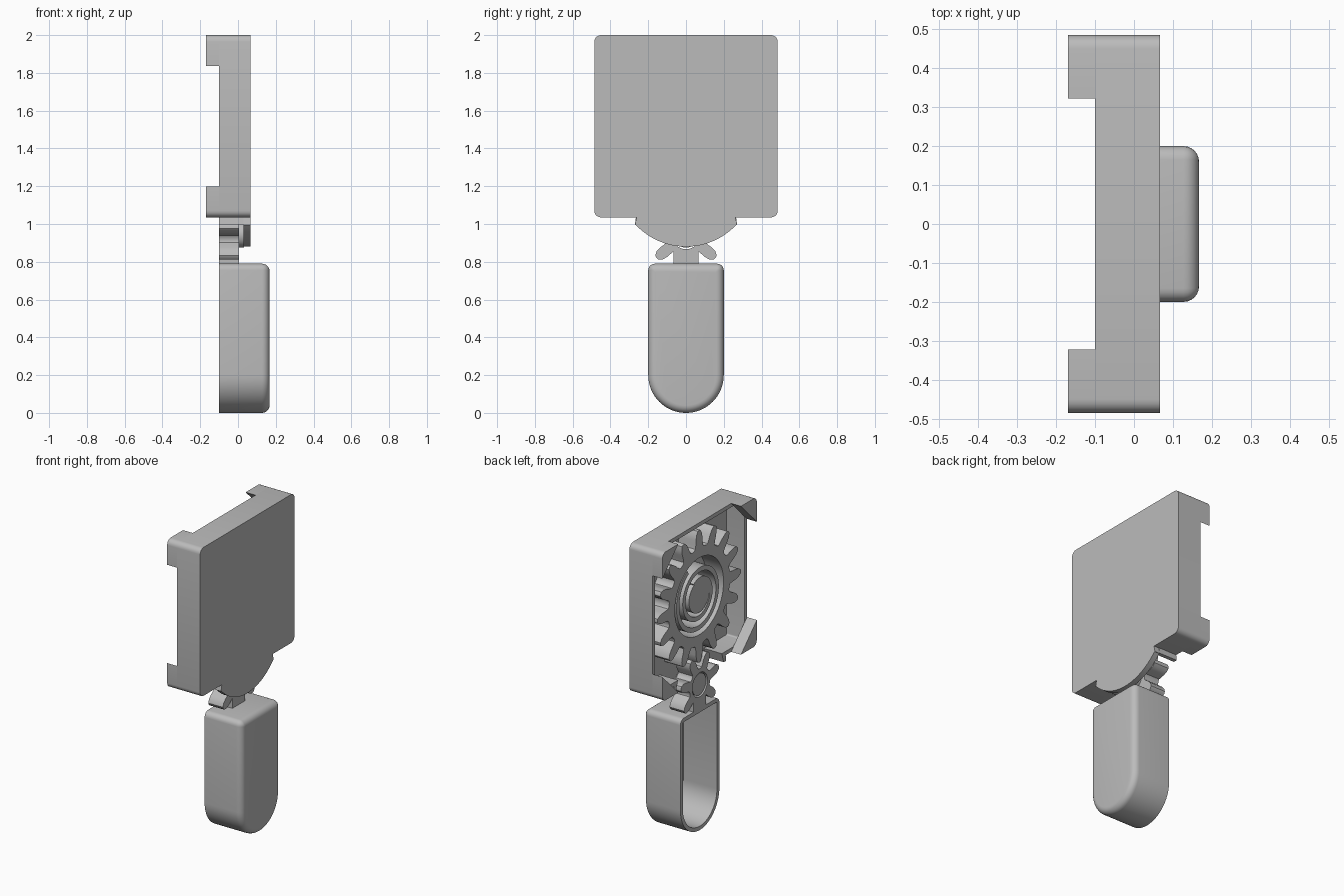
import bpy, bmesh
from math import sin, cos, pi, radians

if "Cube" in bpy.data.objects:
    bpy.data.objects.remove(bpy.data.objects["Cube"])

grey = bpy.data.materials.new("plain_grey")
grey.use_nodes = True
colour = (0.5, 0.5, 0.5, 1)
grey.diffuse_color = colour
grey.node_tree.nodes["Principled BSDF"].inputs["Base Color"].default_value = colour

FRONT = -0.1             # open face of the casing
FLOOR = 0.03             # inner face of the casing plate
PLATE = 0.067            # outer face of the casing plate
MID, GEAR_Z, PINION_Z = 1.5175, 1.5175, 0.945
HALF, HALF_Z = 0.485, 0.4825


def arc(cy, cz, r, a0, a1, n):
    steps = [radians(a0 + (a1 - a0) * i / n) for i in range(n + 1)]
    return [(cy + r * cos(a), cz + r * sin(a)) for a in steps]


def finish(name, bm):
    bmesh.ops.recalc_face_normals(bm, faces=bm.faces)
    mesh = bpy.data.meshes.new(name)
    bm.to_mesh(mesh)
    bm.free()
    mesh.materials.append(grey)
    obj = bpy.data.objects.new(name, mesh)
    bpy.context.collection.objects.link(obj)
    bpy.ops.object.select_all(action="DESELECT")
    obj.select_set(True)
    bpy.context.view_layer.objects.active = obj
    bpy.ops.object.shade_smooth_by_angle(angle=radians(32))
    return obj


def loft(name, sections, closed=False):
    """Join (outline, x) sections; cap both ends, or close into a ring."""
    bm = bmesh.new()
    loops = [[bm.verts.new((x, y, z)) for y, z in pts] for pts, x in sections]
    pairs = list(zip(loops, loops[1:]))
    if closed:
        pairs.append((loops[-1], loops[0]))
    for a, b in pairs:
        for i in range(len(a)):
            j = (i + 1) % len(a)
            bm.faces.new((a[i], a[j], b[j], b[i]))
    if not closed:
        bm.faces.new(loops[0])
        bm.faces.new(loops[-1])
    return finish(name, bm)


def slab(name, pts, x0, x1):
    return loft(name, [(pts, x0), (pts, x1)])


def ring(name, outer, inner, x0, x1):
    return loft(name, [(outer, x0), (outer, x1), (inner, x1), (inner, x0)], True)


def box(name, y0, y1, z0, z1, x0, x1):
    return slab(name, [(y0, z0), (y1, z0), (y1, z1), (y0, z1)], x0, x1)


def gear(name, cz, teeth, root, tip, bore, x0, x1, skip_first=False):
    """Toothed ring whose first tooth points straight down."""
    half = [(-0.5, 0), (-0.4, 0), (-0.31, 0.06), (-0.26, 0.25), (-0.23, 0.5),
            (-0.17, 0.78), (-0.08, 0.97)]
    shape = half + [(0, 1)] + [(-f, h) for f, h in reversed(half[1:])]
    outer, inner = [], []
    for k in range(teeth):
        for f, h in shape:
            a = -pi / 2 + 2 * pi * (k + f) / teeth
            r = root + (tip - root) * (0 if skip_first and k == 0 else h)
            outer.append((r * cos(a), cz + r * sin(a)))
            inner.append((bore * cos(a), cz + bore * sin(a)))
    return ring(name, outer, inner, x0, x1)


def casing_path(inset, gap):
    """Rounded square running from one side of the bottom gap to the other."""
    r = 0.035 - inset
    y, z = HALF - inset - r, HALF_Z - inset - r
    pts = [(gap, MID - HALF_Z + inset)]
    pts += arc(y, MID - z, r, -90, 0, 5) + arc(y, MID + z, r, 0, 90, 5)
    pts += arc(-y, MID + z, r, 90, 180, 5) + arc(-y, MID - z, r, 180, 270, 5)
    return pts + [(-gap, MID - HALF_Z + inset)]


# Casing: back plate, thin walls with a gap at the bottom, rounded lip
slab("casing_plate", casing_path(0, 0.25), FLOOR, PLATE)
walls = casing_path(0, 0.24) + casing_path(0.025, 0.24)[::-1]
slab("casing_walls", walls, FRONT, FLOOR)
lip = [(-0.26, 1.045), (-0.27, 0.995)]
lip += arc(0, 1.244, 0.364, 223, 317, 24) + [(0.27, 0.995), (0.26, 1.045)]
slab("casing_lip", lip, FLOOR, PLATE)

# Corner tabs and the short cheeks beside the gap
for side, side_name in ((1, "left"), (-1, "right")):
    for up, up_name in ((1, "upper"), (-1, "lower")):
        leg, r = 0.163, 0.035
        corner = [(HALF - leg, HALF_Z)] + arc(HALF - r, HALF_Z - r, r, 90, 0, 5)
        corner += [(HALF, HALF_Z - leg)]
        pts = [(side * y, MID + up * z) for y, z in corner]
        slab(f"{up_name}_{side_name}_corner_tab", pts, -0.17, FRONT + 0.002)
    cheek = [(0.225, 1.06), (0.262, 1.06), (0.27, 0.997), (0.245, 0.997)]
    slab(f"{side_name}_cheek", [(side * y, z) for y, z in cheek], FRONT, FLOOR)

# Large gear with a coiled spring around a hub
gear("large_gear", GEAR_Z, 16, 0.315, 0.43, 0.25, FRONT + 0.005, FLOOR)
slab("spring_hub", arc(0, GEAR_Z, 0.105, 0, 352.5, 47), FRONT + 0.005, FLOOR)


def coil(offset):
    pts = []
    for i in range(97):
        t = i / 96
        a = 4 * pi * t + pi / 3
        r = 0.1 + 0.13 * t + offset
        pts.append((r * cos(a), GEAR_Z + r * sin(a)))
    return pts


slab("coiled_spring", coil(0.015) + coil(-0.015)[::-1], FRONT + 0.005, FLOOR)

# Pinion on its pin, with a neck down to the handle
gear("pinion", PINION_Z, 7, 0.105, 0.2, 0.078, FRONT, 0.005, True)
slab("pinion_pin", arc(0, PINION_Z, 0.07, 0, 352.5, 47), FRONT + 0.005, FLOOR + 0.002)
box("handle_neck", -0.065, 0.065, 0.78, 0.865, FRONT, 0.005)


# Handle: hollow round-ended shell open on one side
def handle_outline(inset):
    w, r = 0.2 - inset, max(0.035 - inset, 0.008)
    top = 0.79 - inset - r
    return (arc(0, 0.2, w, 180, 360, 32) + arc(w - r, top, r, 0, 90, 5)
            + arc(r - w, top, r, 90, 180, 5))


shell = [(handle_outline(0.025), 0.142), (handle_outline(0.025), FRONT),
         (handle_outline(0), FRONT)]
for i in range(7):
    a = pi / 2 * i / 6
    shell.append((handle_outline(0.04 * (1 - cos(a))), 0.127 + 0.04 * sin(a)))
loft("handle_shell", shell)
